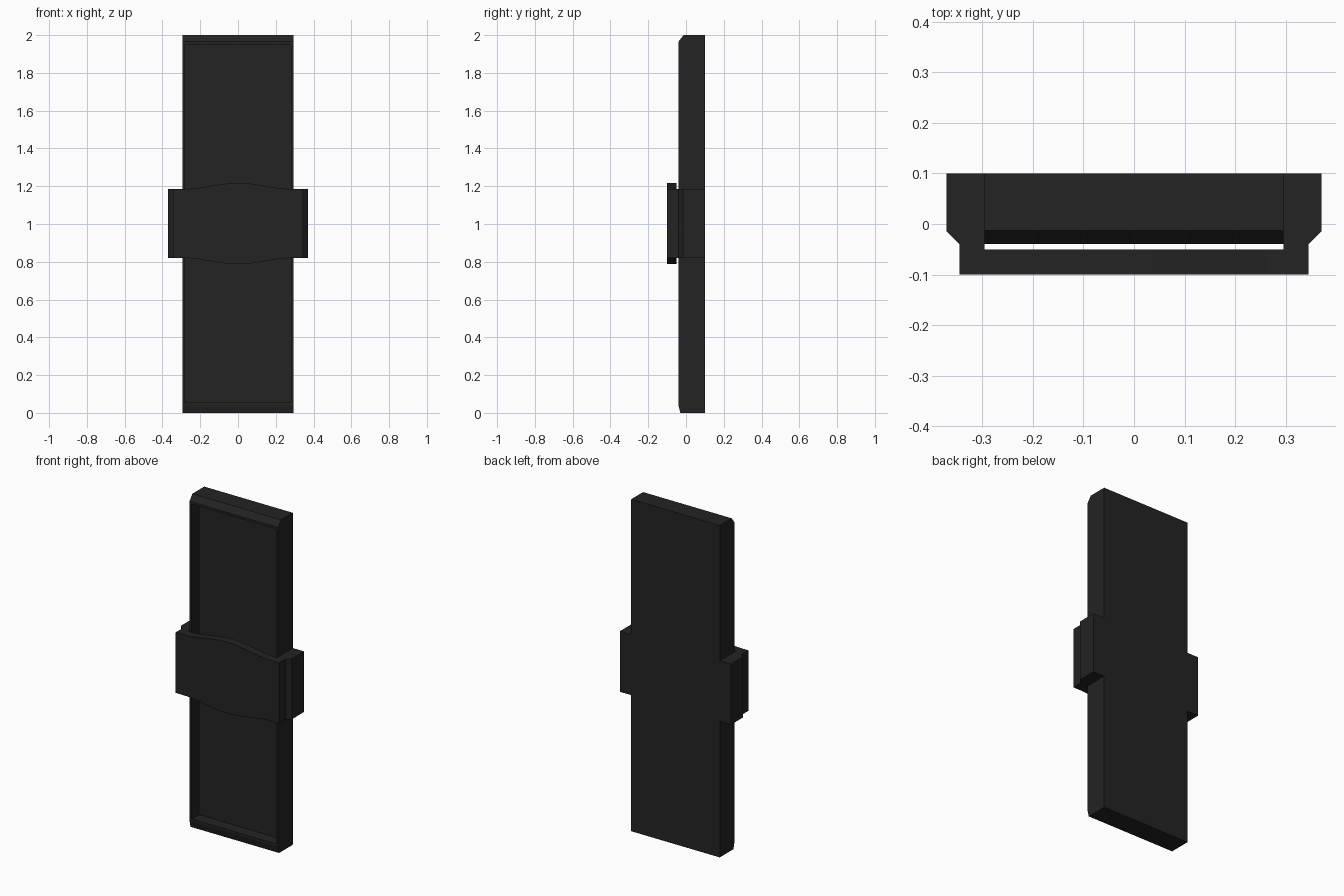
import bpy, bmesh, math
from mathutils import Vector

cube = bpy.data.objects.get("Cube")
if cube:
    bpy.data.objects.remove(cube, do_unlink=True)

# Matte black finish
black = bpy.data.materials.new("matte_black")
black.use_nodes = True
colour = (0.017, 0.017, 0.017, 1)
black.diffuse_color = colour
black.node_tree.nodes["Principled BSDF"].inputs["Base Color"].default_value = colour


def prism(points, offset):
    """Closed bmesh made by sweeping a flat outline along an offset."""
    bm = bmesh.new()
    face = bm.faces.new([bm.verts.new(p) for p in points])
    res = bmesh.ops.extrude_face_region(bm, geom=[face], use_keep_orig=True)
    moved = [v for v in res["geom"] if isinstance(v, bmesh.types.BMVert)]
    bmesh.ops.translate(bm, verts=moved, vec=Vector(offset))
    bmesh.ops.recalc_face_normals(bm, faces=bm.faces[:])
    return bm


def finish(bm, name):
    mesh = bpy.data.meshes.new(name)
    bm.normal_update()
    bm.to_mesh(mesh)
    bm.free()
    mesh.materials.append(black)
    obj = bpy.data.objects.new(name, mesh)
    bpy.context.collection.objects.link(obj)
    return obj


# Tall housing with bevelled front edges
half = 0.295
side = [(-0.04, 0.04), (-0.03, 0), (0.10, 0), (0.10, 2), (-0.013, 2), (-0.04, 1.965)]
bm = prism([(-half, y, z) for y, z in side], (2 * half, 0, 0))

# Recessed front panel
bm.normal_update()
front = min(bm.faces, key=lambda f: f.calc_center_median().y)
bmesh.ops.inset_region(bm, faces=[front], thickness=0.02)
panel = bmesh.ops.extrude_discrete_faces(bm, faces=[front])["faces"][0]
bmesh.ops.translate(bm, verts=panel.verts[:], vec=(0, 0.07, 0))
finish(bm, "housing")

# Side brackets gripping the housing
low, high = 0.82, 1.185
grip = [(half, -0.05), (0.345, -0.05), (0.345, -0.04), (0.37, -0.015), (0.37, 0.10), (half, 0.10)]
for name, s in (("left_bracket", 1), ("right_bracket", -1)):
    finish(prism([(s * x, y, low) for x, y in grip], (0, 0, high - low)), name)

# Front band with bowed upper and lower edges
steps = 24
bow = []
for i in range(steps + 1):
    x = half * (2 * i / steps - 1)
    bow.append((x, 0.032 * (0.5 + 0.5 * math.cos(math.pi * x / half))))
upper = [(-0.345, high)] + [(x, high + b) for x, b in bow] + [(0.345, high)]
lower = [(-0.345, low)] + [(x, low - b) for x, b in bow] + [(0.345, low)]
outline = upper + lower[::-1]
band = finish(prism([(x, -0.10, z) for x, z in outline], (0, 0.05, 0)), "front_band")
bpy.context.view_layer.objects.active = band
band.select_set(True)
bpy.ops.object.shade_smooth_by_angle(angle=math.radians(30))
